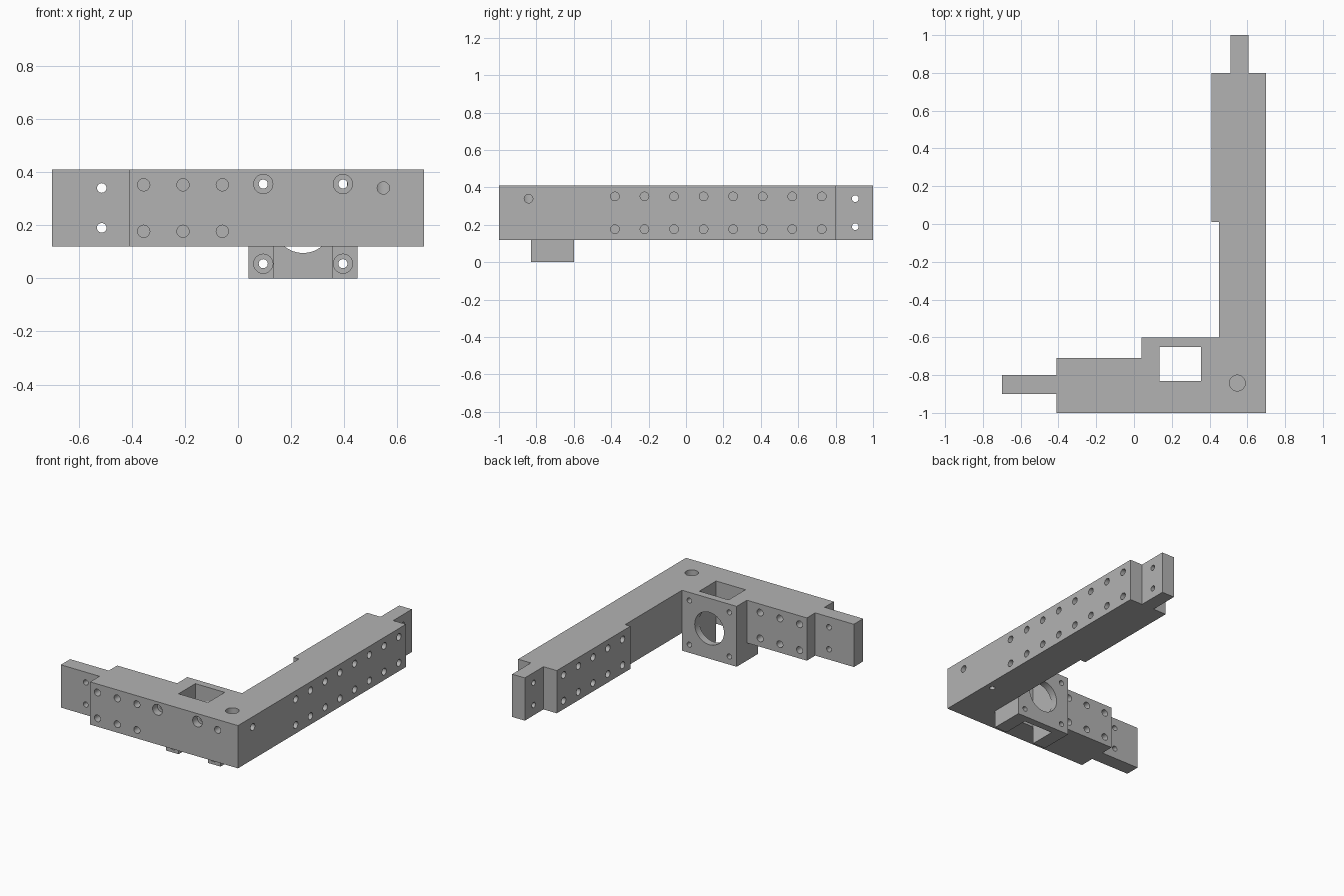
import bpy, bmesh, math
from mathutils import Matrix, Vector

if "Cube" in bpy.data.objects:
    bpy.data.objects.remove(bpy.data.objects["Cube"])

BOTTOM, TOP = 0.12, 0.41

grey = bpy.data.materials.new("plain grey")
grey.use_nodes = True
colour = (0.45, 0.45, 0.45, 1)
grey.diffuse_color = colour
grey.node_tree.nodes["Principled BSDF"].inputs["Base Color"].default_value = colour


def to_object(name, bm):
    bmesh.ops.recalc_face_normals(bm, faces=bm.faces)
    mesh = bpy.data.meshes.new(name)
    bm.to_mesh(mesh)
    bm.free()
    mesh.materials.append(grey)
    obj = bpy.data.objects.new(name, mesh)
    bpy.context.collection.objects.link(obj)
    return obj


def prism(name, outline, z0, z1):
    bm = bmesh.new()
    face = bm.faces.new([bm.verts.new((x, y, z0)) for x, y in outline])
    new = bmesh.ops.extrude_face_region(bm, geom=[face])["geom"]
    verts = [v for v in new if isinstance(v, bmesh.types.BMVert)]
    bmesh.ops.translate(bm, verts=verts, vec=(0, 0, z1 - z0))
    return to_object(name, bm)


def box(name, x0, x1, y0, y1, z0, z1):
    return prism(name, [(x0, y0), (x1, y0), (x1, y1), (x0, y1)], z0, z1)


def bore(bm, start, end, radius):
    """Add a cylinder running from start to end."""
    a, b = Vector(start), Vector(end)
    turn = (b - a).to_track_quat('Z', 'Y').to_matrix().to_4x4()
    bmesh.ops.create_cone(bm, cap_ends=True, segments=32, radius1=radius,
                          radius2=radius, depth=(b - a).length,
                          matrix=Matrix.Translation((a + b) / 2) @ turn)


def combine(target, tool, operation):
    mod = target.modifiers.new(operation, 'BOOLEAN')
    mod.operation, mod.solver, mod.object = operation, 'EXACT', tool
    bpy.context.view_layer.objects.active = target
    bpy.ops.object.modifier_apply(modifier=mod.name)
    bpy.data.objects.remove(tool)


# L-shaped frame with a tongue at the end of each arm
frame = prism("corner_bracket", [
    (0.70, -1), (0.70, 0.80), (0.605, 0.80), (0.605, 1), (0.51, 1),
    (0.51, 0.80), (0.41, 0.80), (0.41, 0.01), (0.45, 0.01), (0.45, -0.60),
    (0.04, -0.60), (0.04, -0.71), (-0.41, -0.71), (-0.41, -0.80),
    (-0.70, -0.80), (-0.70, -0.90), (-0.41, -0.90), (-0.41, -1)], BOTTOM, TOP)

# Motor mount hanging below the frame, with its open pocket
combine(frame, box("mount", 0.04, 0.45, -0.83, -0.60, 0, 0.25), 'UNION')
combine(frame, box("pocket", 0.135, 0.355, -0.83, -0.65, -0.1, 0.5), 'DIFFERENCE')

wide, narrow = bmesh.new(), bmesh.new()

# Motor opening and its four counterbored screw holes
bore(wide, (0.245, -0.70, 0.205), (0.245, -0.5, 0.205), 0.11)
for x in (0.095, 0.395):
    for z, face_y in ((0.055, -0.83), (0.355, -1)):
        bore(wide, (x, face_y - 0.05, z), (x, face_y + 0.05, z), 0.036)
        bore(narrow, (x, face_y - 0.1, z), (x, -0.5, z), 0.017)

# Corner post hole and the two side holes that meet it
bore(wide, (0.547, -0.842, 0.25), (0.547, -0.842, 0.5), 0.042)
bore(narrow, (0.547, -1.1, 0.34), (0.547, -0.85, 0.34), 0.023)
bore(narrow, (0.8, -0.842, 0.34), (0.56, -0.842, 0.34), 0.023)

# Small hole under the corner
bore(narrow, (0.65, -0.62, 0), (0.65, -0.62, 0.2), 0.018)

# Blind insert holes along both arms
DEPTH = 0.08
for z in (0.177, 0.352):
    for i in range(3):
        x = -0.355 + 0.148 * i
        bore(narrow, (x, -1.1, z), (x, -1 + DEPTH, z), 0.023)
        bore(narrow, (x, -0.6, z), (x, -0.71 - DEPTH, z), 0.023)
    for i in range(8):
        y = -0.38 + 0.158 * i
        bore(narrow, (0.8, y, z), (0.7 - DEPTH, y, z), 0.023)
        if y > 0.01:
            bore(narrow, (0.3, y, z), (0.41 + DEPTH, y, z), 0.023)

# Pin holes through the tongues
for z in (0.19, 0.34):
    bore(narrow, (-0.513, -1, z), (-0.513, -0.7, z), 0.018)
    bore(narrow, (0.4, 0.905, z), (0.7, 0.905, z), 0.018)

combine(frame, to_object("wide_bores", wide), 'DIFFERENCE')
combine(frame, to_object("narrow_bores", narrow), 'DIFFERENCE')

# Smooth bores, crisp edges
bpy.ops.object.select_all(action='DESELECT')
frame.select_set(True)
bpy.context.view_layer.objects.active = frame
bpy.ops.object.shade_smooth_by_angle(angle=math.radians(30))
